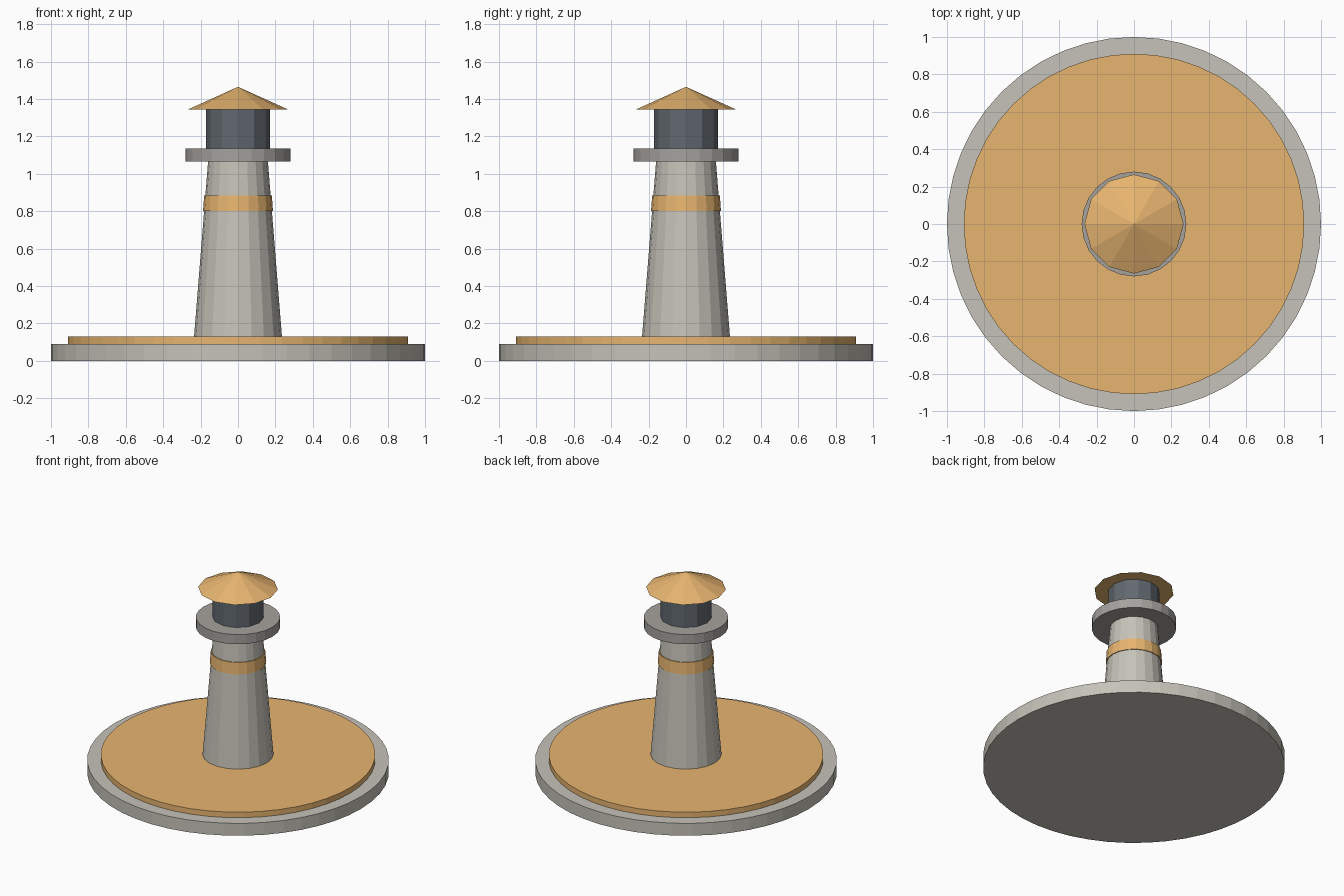
import bpy

if "Cube" in bpy.data.objects:
    bpy.data.objects.remove(bpy.data.objects["Cube"])


def material(name, rgb):
    m = bpy.data.materials.new(name)
    m.diffuse_color = (*rgb, 1)
    m.use_nodes = True
    m.node_tree.nodes["Principled BSDF"].inputs["Base Color"].default_value = m.diffuse_color
    return m


STONE = material("stone", (0.56, 0.54, 0.48))
OCHRE = material("ochre", (0.80, 0.46, 0.16))
SLATE = material("slate", (0.12, 0.14, 0.16))
GREY = material("gallery_grey", (0.38, 0.36, 0.34))


def frustum(name, sides, r_bottom, r_top, z0, z1, mat):
    """Vertical flat-faced cylinder, taper or cone from z0 to z1."""
    bpy.ops.mesh.primitive_cone_add(
        vertices=sides, radius1=r_bottom, radius2=r_top,
        depth=z1 - z0, location=(0, 0, (z0 + z1) / 2))
    ob = bpy.context.object
    ob.name = name
    ob.data.materials.append(mat)
    return ob


# Round plinth with an inset ground disc
frustum("plinth", 48, 1.0, 1.0, 0.0, 0.09, STONE)
frustum("ground_disc", 48, 0.91, 0.91, 0.09, 0.13, OCHRE)

# Tapered tower and its painted band
frustum("tower", 20, 0.235, 0.16, 0.13, 1.065, STONE)
frustum("tower_band", 20, 0.187, 0.181, 0.80, 0.885, OCHRE)

# Gallery, lantern room and conical roof
frustum("gallery", 24, 0.28, 0.28, 1.065, 1.135, GREY)
frustum("lantern_room", 12, 0.17, 0.17, 1.135, 1.345, SLATE)
frustum("roof", 12, 0.265, 0.0, 1.345, 1.465, OCHRE)
